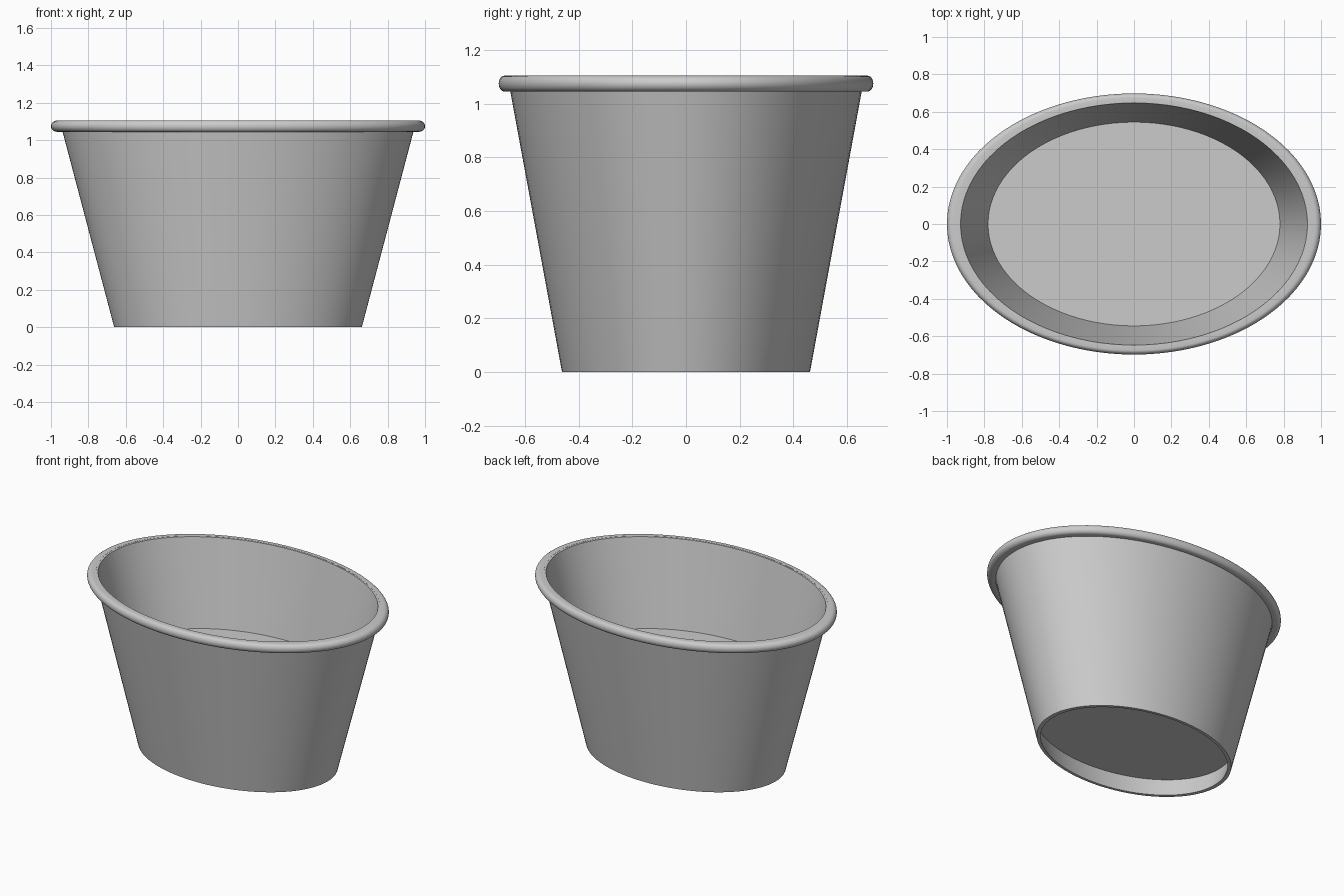
import bpy
import bmesh
import math

DEPTH_RATIO = 0.698   # oval depth divided by width
SEGMENTS = 96

cube = bpy.data.objects.get("Cube")
if cube:
    bpy.data.objects.remove(cube, do_unlink=True)

grey = bpy.data.materials.new("plain grey")
grey.use_nodes = True
colour = (0.6, 0.6, 0.6, 1)
grey.diffuse_color = colour
grey.node_tree.nodes["Principled BSDF"].inputs["Base Color"].default_value = colour


def oval_lathe(name, profile):
    """Sweep a closed (radius, z) profile around an oval."""
    bm = bmesh.new()
    rings = []
    for r, z in profile:
        if r == 0:
            rings.append([bm.verts.new((0, 0, z))] * SEGMENTS)
            continue
        angles = [2 * math.pi * i / SEGMENTS for i in range(SEGMENTS)]
        rings.append([bm.verts.new((r * math.cos(a), DEPTH_RATIO * r * math.sin(a), z))
                      for a in angles])
    for a, b in zip(rings, rings[1:] + rings[:1]):
        for i in range(SEGMENTS):
            j = (i + 1) % SEGMENTS
            corners = list(dict.fromkeys((a[i], a[j], b[j], b[i])))
            if len(corners) > 2:
                bm.faces.new(corners)
    bmesh.ops.recalc_face_normals(bm, faces=bm.faces)
    mesh = bpy.data.meshes.new(name)
    bm.to_mesh(mesh)
    bm.free()
    mesh.materials.append(grey)
    obj = bpy.data.objects.new(name, mesh)
    bpy.context.collection.objects.link(obj)
    bpy.ops.object.select_all(action="DESELECT")
    obj.select_set(True)
    bpy.context.view_layer.objects.active = obj
    bpy.ops.object.shade_smooth_by_angle(angle=math.radians(35))


def outer(z):
    """Radius of the tapered outside at height z."""
    return 0.662 + 0.264 * z


WALL, BASE, FLOOR, TOP = 0.026, 0.122, 0.547, 1.104
RIM_Z, RIM_HALF = 1.075, 0.03

# Tapered tub: recessed underside, raised floor, wall running up to the rim top
oval_lathe("tub_body", [
    (0, BASE), (outer(BASE) - WALL, BASE), (outer(0) - WALL, 0), (outer(0), 0),
    (outer(TOP), TOP), (outer(TOP) - WALL, TOP),
    (outer(FLOOR) - WALL, FLOOR), (0, FLOOR)])

# Rolled rim: half-round bead outside the wall, flat-topped where it joins
turns = [math.pi * (k / 12 - 0.5) for k in range(13)]
bead = [(0.968 + 0.032 * math.cos(t), RIM_Z + RIM_HALF * math.sin(t)) for t in turns]
oval_lathe("rolled_rim", bead + [(outer(TOP) - WALL / 2, RIM_Z + RIM_HALF),
                                 (outer(TOP) - WALL / 2, RIM_Z - RIM_HALF)])
